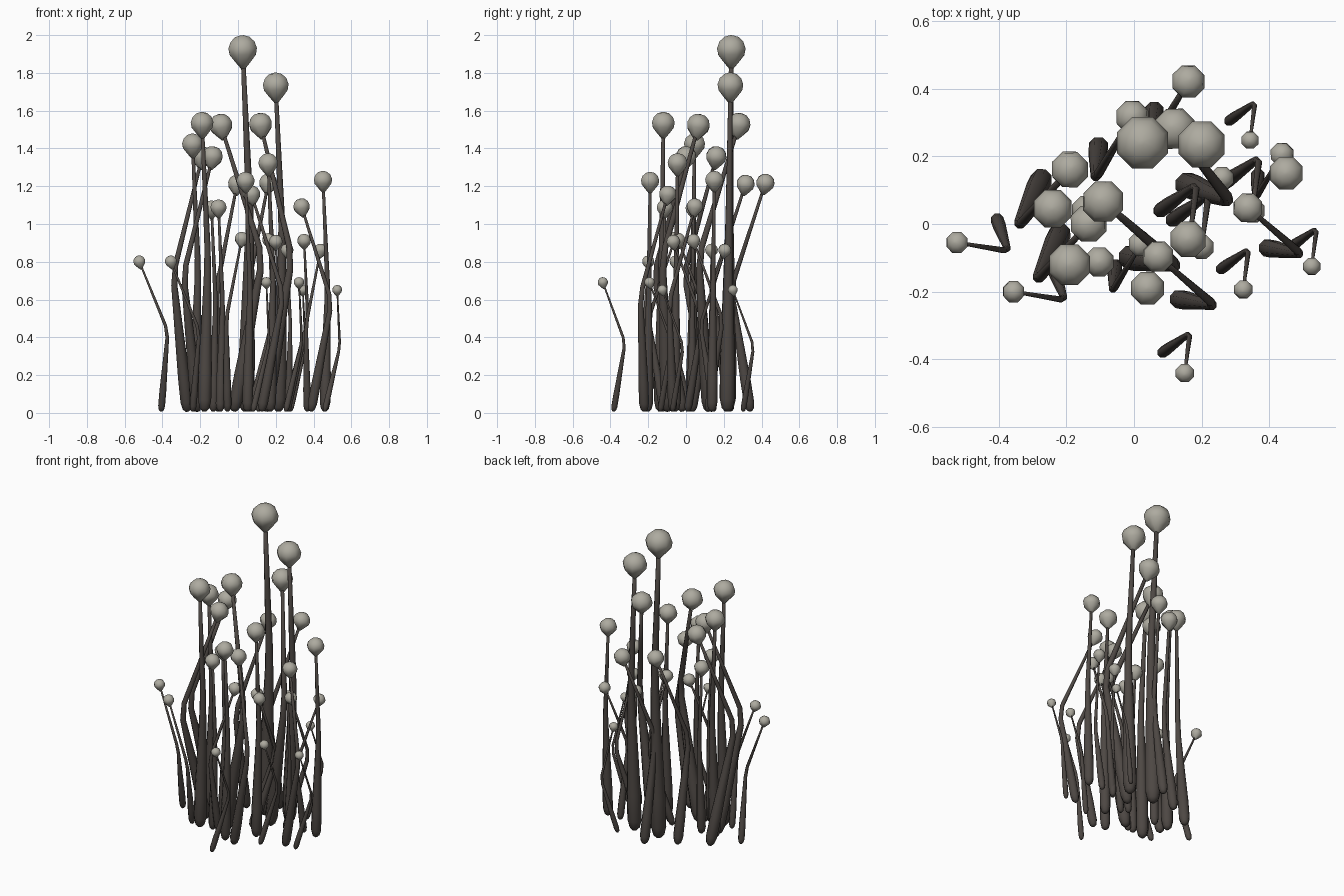
import bpy, bmesh, math
from mathutils import Vector

if "Cube" in bpy.data.objects:
    bpy.data.objects.remove(bpy.data.objects["Cube"])


def material(name, rgb):
    m = bpy.data.materials.new(name)
    m.diffuse_color = (*rgb, 1)
    m.use_nodes = True
    m.node_tree.nodes["Principled BSDF"].inputs["Base Color"].default_value = m.diffuse_color
    return m


DARK = material("dark_stem", (0.075, 0.064, 0.057))
PALE = material("pale_cap", (0.42, 0.405, 0.35))


def tube(name, points, radii, dirs, mat):
    """Eight-sided smooth skin through points, with closed ends."""
    bm = bmesh.new()
    rings = []
    for p, r, d in zip(points, radii, dirs):
        q = Vector((0, 0, 1)).rotation_difference(d.normalized())
        rings.append([bm.verts.new(p + q @ Vector((r * math.cos(a), r * math.sin(a), 0)))
                      for a in [(i + .5) * math.pi / 4 for i in range(8)]])
    for a, b in zip(rings, rings[1:]):
        for i in range(8):
            j = (i + 1) % 8
            bm.faces.new((a[i], a[j], b[j], b[i]))
    bm.faces.new(rings[0][::-1])
    bm.faces.new(rings[-1])
    for f in bm.faces:
        f.smooth = True
    me = bpy.data.meshes.new(name)
    bm.to_mesh(me)
    bm.free()
    me.materials.append(mat)
    ob = bpy.data.objects.new(name, me)
    bpy.context.collection.objects.link(ob)


def stalk(i, cap, kink, base):
    h = cap[2]
    top = Vector(cap)
    foot = Vector((*base, 0.008))
    mid = Vector((*kink, .54 * h))
    lower, upper = mid - foot, top - mid
    # Stem: rounded swollen foot, tapering through the bend
    profile = [(0, .008), (.02, .018), (.07, .0245), (.25, .0245), (.6, .0185), (.92, .013)]
    pts = [foot + lower * t for t, r in profile]
    rad = [r * h for t, r in profile]
    dirs = [lower] * len(pts)
    for t, r in [(.08, .0115), (.5, .009), (.97, .0065)]:
        pts.append(mid + upper * t)
        rad.append(r * h)
        dirs.append(upper)
    tube(f"stem_{i}", pts, rad, dirs, DARK)
    # Cap: teardrop bulb
    axis = upper.normalized().lerp(Vector((0, 0, 1)), .4).normalized()
    R = .0425 * h
    bulb = [(-1.2, .15), (-.75, .55), (-.3, .92), (.12, 1), (.55, .84), (.86, .5), (.97, .1)]
    tube(f"cap_{i}", [top + axis * t * R for t, r in bulb],
         [r * R for t, r in bulb], [axis] * len(bulb), PALE)


# Bend families: (bend to cap, foot to bend) as xy offsets per unit of height
SHAPES = {
    "A": ((-.022, -.17), (.125, .088)),
    "B": ((-.188, .031), (.044, -.125)),
    "C": ((-.145, .125), (.10, -.018)),
    "D": ((.113, .125), (-.055, -.112)),
    "E": ((-.02, .005), (.012, .005)),
    "F": ((-.108, .14), (.09, -.035)),
    "H": ((.09, .15), (-.008, -.085)),
}
CAPS = [
    ("E", .025, .24, 1.92), ("E", .20, .235, 1.73), ("F", .12, .28, 1.525),
    ("E", -.19, -.12, 1.53), ("C", -.09, .065, 1.52), ("E", -.24, .045, 1.42),
    ("D", -.135, 0, 1.355), ("D", -.19, .16, 1.355), ("E", .16, -.045, 1.32),
    ("E", .45, .15, 1.23), ("E", .04, -.19, 1.225), ("H", -.005, .315, 1.21),
    ("H", .16, .42, 1.215), ("C", .072, -.097, 1.155), ("E", -.103, -.112, 1.085),
    ("C", .337, .047, 1.09), ("H", .02, -.06, .92), ("A", .165, -.04, .915),
    ("A", .20, -.067, .905), ("A", .35, .04, .91), ("E", .26, .135, .86),
    ("H", .437, .205, .86), ("B", -.522, -.055, .80), ("B", -.355, -.20, .80),
    ("A", .15, -.44, .69), ("A", .323, -.193, .69), ("A", .343, .248, .65),
    ("A", .525, -.125, .65), ("E", -.14, .04, 1.08),
]
for i, (kind, x, y, h) in enumerate(CAPS, 1):
    up, low = SHAPES[kind]
    kink = (x - up[0] * h, y - up[1] * h)
    base = (kink[0] - low[0] * h, kink[1] - low[1] * h)
    stalk(i, (x, y, h), kink, base)
